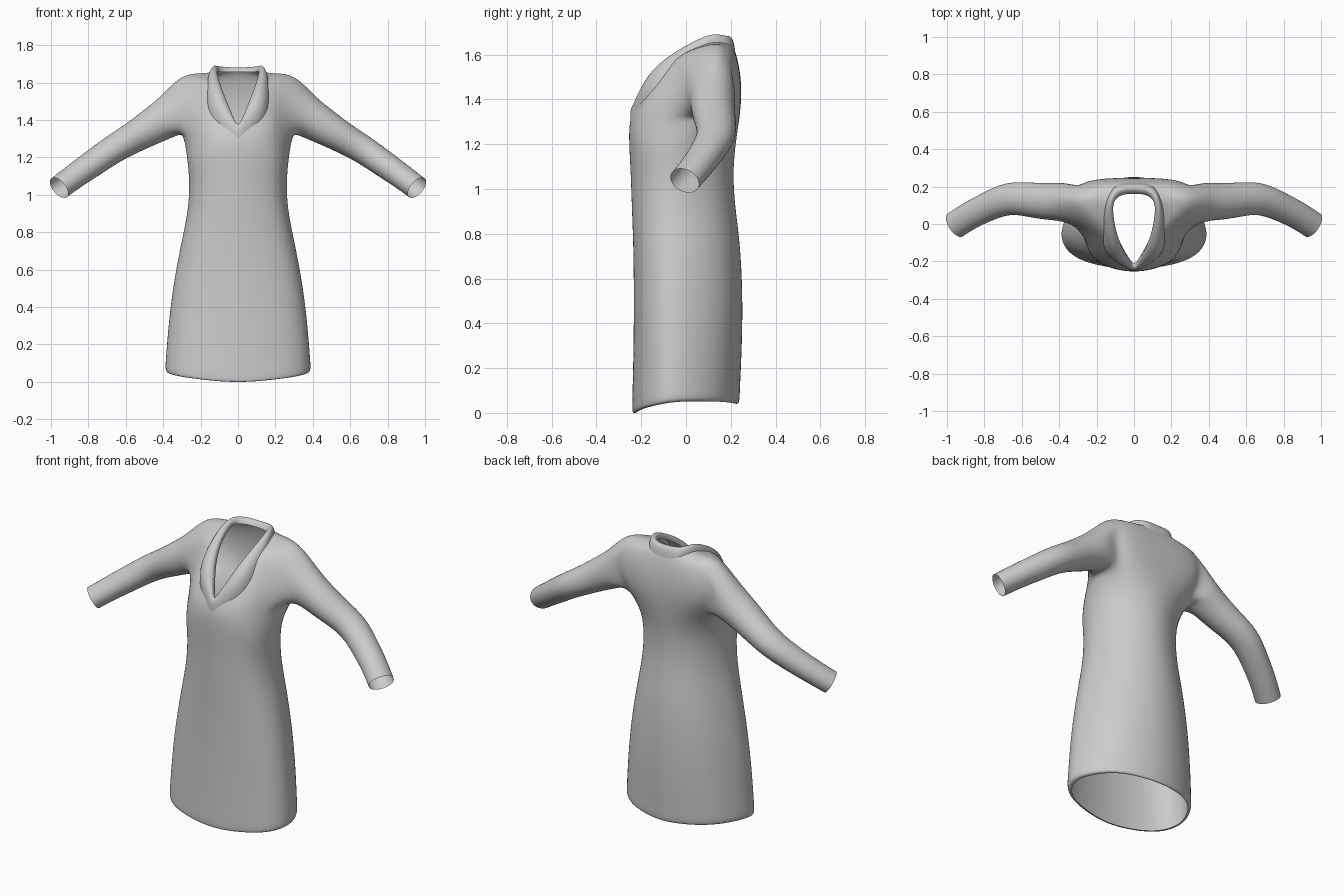
import bpy, bmesh, math
from mathutils import Vector

cube = bpy.data.objects.get("Cube")
if cube:
    bpy.data.objects.remove(cube, do_unlink=True)

cloth = bpy.data.materials.new("grey_cloth")
cloth.use_nodes = True
GREY = (0.6, 0.6, 0.6, 1)
cloth.diffuse_color = GREY
cloth.node_tree.nodes["Principled BSDF"].inputs["Base Color"].default_value = GREY

STEPS = 3             # columns per control span
ARM_COLS = (4, 8)     # armhole block on the half grid


def spline(points, sharp=False):
    """Half loop through control points; sharp keeps a V at the front."""
    p = [Vector(q) for q in points]
    flip = Vector((-1, 1, 1))
    start = 2 * p[0] - p[1] if sharp else p[1] * flip
    p = [start] + p + [p[-2] * flip]
    out = []
    for i in range(1, len(p) - 2):
        a, b, c, d = p[i - 1:i + 3]
        for s in range(STEPS):
            t = s / STEPS
            out.append(0.5 * (2 * b + (c - a) * t + (2 * a - 5 * b + 4 * c - d) * t**2
                              + (3 * b - a - 3 * c + d) * t**3))
    return out + [p[-2]]


def skirt_ring(z, w, front, back, sag=0):
    """Ring that is fuller at the front corners than at the back."""
    kf, kb = 0.77, 0.675
    return [(0, front, z - sag), (w * kf, front * kf, z - sag * 0.5), (w, w * -0.1, z),
            (w * kb, back * kb, z), (0, back, z - sag * 0.2)]


def loft(bm, rings):
    rows = [[bm.verts.new(p) for p in ring] for ring in rings]
    for lo, hi in zip(rows, rows[1:]):
        for j in range(len(lo) - 1):
            bm.faces.new((lo[j], lo[j + 1], hi[j + 1], hi[j]))
    return rows


def finish(bm, name):
    """Mirror the half mesh, subdivide and smooth it."""
    for v in bm.verts:
        if abs(v.co.x) < 0.0005:
            v.co.x = 0
    bmesh.ops.recalc_face_normals(bm, faces=bm.faces[:])
    mesh = bpy.data.meshes.new(name)
    bm.to_mesh(mesh)
    bm.free()
    mesh.materials.append(cloth)
    mesh.shade_smooth()
    obj = bpy.data.objects.new(name, mesh)
    bpy.context.collection.objects.link(obj)
    obj.modifiers.new("mirror", "MIRROR").use_clip = True
    sub = obj.modifiers.new("smooth", "SUBSURF")
    sub.levels = sub.render_levels = 2
    return obj


# Hem, skirt and waist: height, half width, front, back, hem sag
skirt = [skirt_ring(*r) for r in (
    (0.05, 0.365, -0.228, 0.228, 0.052), (0.052, 0.386, -0.24, 0.238, 0.056),
    (0.075, 0.392, -0.243, 0.243, 0.055), (0.12, 0.389, -0.241, 0.244, 0.03),
    (0.25, 0.379, -0.237, 0.251), (0.42, 0.362, -0.235, 0.256),
    (0.6, 0.334, -0.235, 0.254), (0.78, 0.297, -0.238, 0.242),
    (0.92, 0.268, -0.244, 0.222), (1.06, 0.26, -0.248, 0.212),
    (1.19, 0.272, -0.256, 0.222))]

# Chest: front, front corner, side, back corner, back
chest = [
    [(0, -.256, 1.27), (.2, -.188, 1.3), (.295, .06, 1.325), (.2, .2, 1.31), (0, .238, 1.3)],
    [(0, -.252, 1.3), (.2, -.152, 1.4), (.315, .11, 1.44), (.26, .228, 1.42), (0, .249, 1.41)],
    [(0, -.25, 1.33), (.175, -.1, 1.5), (.325, .12, 1.57), (.26, .226, 1.54), (0, .244, 1.51)]]

# Shoulders and neck edge
neck = [
    [(0, -.25, 1.335), (.15, -.07, 1.56), (.305, .115, 1.65), (.215, .205, 1.62), (0, .228, 1.59)],
    [(0, -.25, 1.345), (.13, -.06, 1.575), (.2, .11, 1.645), (.14, .187, 1.64), (0, .212, 1.64)],
    [(0, -.24, 1.35), (.085, -.08, 1.56), (.125, .08, 1.65), (.09, .17, 1.66), (0, .195, 1.66)]]

bm = bmesh.new()
grid = loft(bm, [spline(r) for r in skirt + chest] + [spline(r, True) for r in neck])

# Open the armhole
low, high = len(skirt), len(skirt) + len(chest)
c0, c1 = ARM_COLS
block = {v for row in grid[low:high + 1] for v in row[c0:c1 + 1]}
bmesh.ops.delete(bm, geom=[f for f in bm.faces if all(v in block for v in f.verts)],
                 context="FACES")
loop = (grid[low][c0:c1] + [grid[r][c1] for r in range(low, high)]
        + grid[high][c1:c0:-1] + [grid[r][c0] for r in range(high, low, -1)])

# Sleeve: centre, height radius, depth radius
sleeve = [(.37, .12, 1.417, .113, .106), (.46, .119, 1.365, .1, .101),
          (.56, .13, 1.305, .085, .095), (.67, .142, 1.243, .078, .09),
          (.78, .095, 1.165, .074, .08), (.88, .045, 1.095, .068, .076),
          (.957, -.006, 1.037, .066, .075)]
centres = [Vector(s[:3]) for s in sleeve]
n = len(loop)
for i, (c, s) in enumerate(zip(centres, sleeve)):
    axis = (centres[min(i + 1, len(centres) - 1)] - centres[max(i - 1, 0)]).normalized()
    side = Vector((0, 0, 1)).cross(axis).normalized()
    up = axis.cross(side)
    ring = []
    for k in range(n):
        a = math.tau * (k - (c1 - c0) / 2) / n - math.pi / 2
        ring.append(bm.verts.new(c + side * math.cos(a) * s[4] + up * math.sin(a) * s[3]))
    for k in range(n):
        m = (k + 1) % n
        bm.faces.new((loop[k], loop[m], ring[m], ring[k]))
    loop = ring
finish(bm, "dress_with_sleeves")

# Collar: outer edge, fold, inner edge and lining
collar = [
    [(0, -.256, 1.25), (.155, -.15, 1.44), (.16, .06, 1.635), (.11, .196, 1.635), (0, .219, 1.615)],
    [(0, -.259, 1.3), (.145, -.162, 1.49), (.152, .07, 1.665), (.105, .194, 1.665), (0, .214, 1.655)],
    [(0, -.256, 1.345), (.112, -.15, 1.545), (.135, .08, 1.686), (.095, .18, 1.69), (0, .2, 1.684)],
    [(0, -.245, 1.358), (.08, -.1, 1.565), (.112, .08, 1.672), (.08, .158, 1.678), (0, .175, 1.676)],
    [(0, -.225, 1.345), (.083, -.08, 1.545), (.113, .085, 1.65), (.08, .148, 1.655), (0, .162, 1.655)]]
bm = bmesh.new()
loft(bm, [spline(r, True) for r in collar])
finish(bm, "collar")
